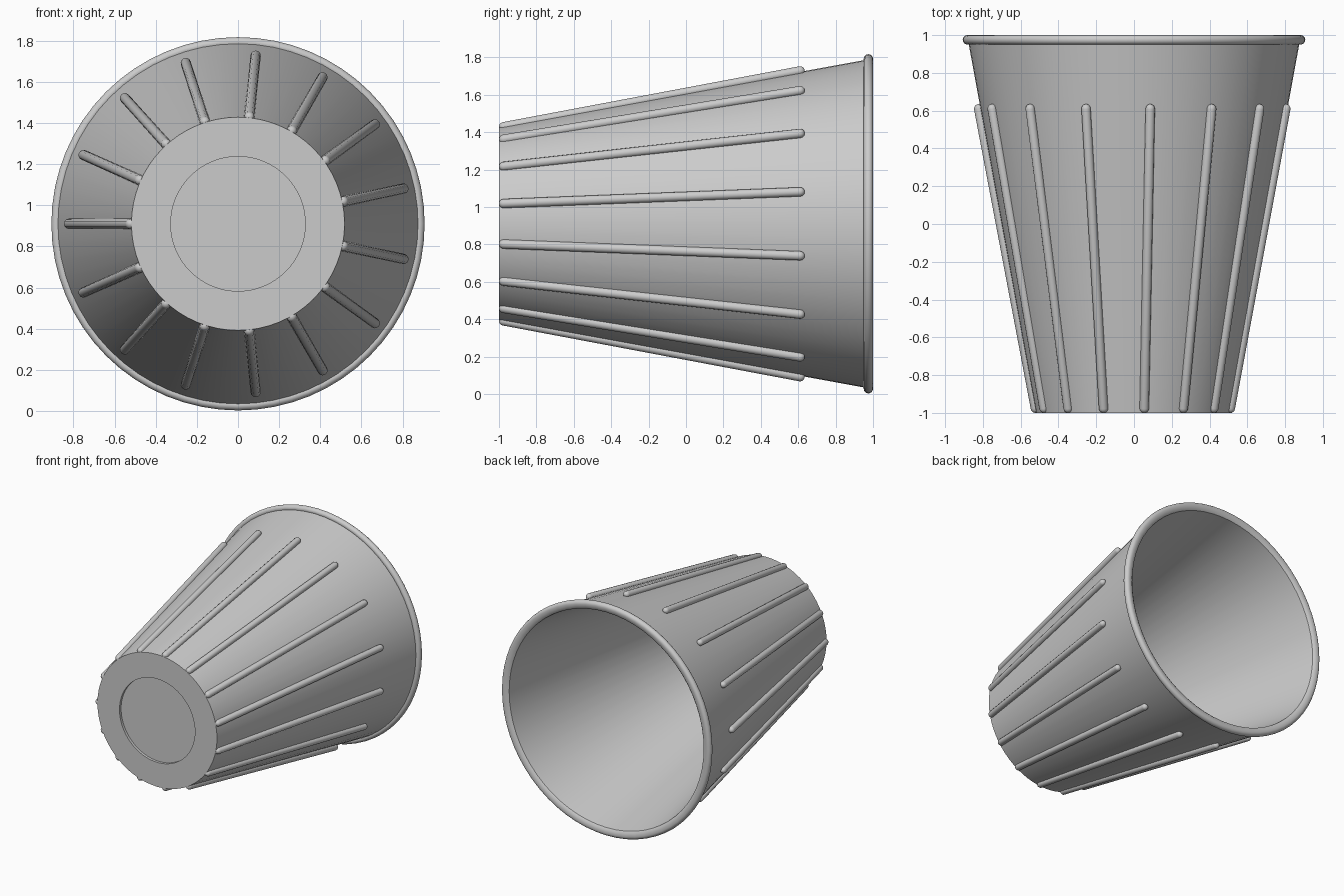
import bpy, bmesh, math
from mathutils import Vector, Matrix

if "Cube" in bpy.data.objects:
    bpy.data.objects.remove(bpy.data.objects["Cube"])

CZ = 0.91            # height of the cup's axis
SEG = 64
RIBS = 15

grey = bpy.data.materials.new("plain grey")
grey.diffuse_color = (0.6, 0.6, 0.6, 1)
grey.use_nodes = True
grey.node_tree.nodes["Principled BSDF"].inputs["Base Color"].default_value = grey.diffuse_color


def finish(name, bm, angle=35):
    bmesh.ops.remove_doubles(bm, verts=bm.verts, dist=1e-5)
    bmesh.ops.recalc_face_normals(bm, faces=bm.faces)
    mesh = bpy.data.meshes.new(name)
    bm.to_mesh(mesh)
    bm.free()
    mesh.materials.append(grey)
    ob = bpy.data.objects.new(name, mesh)
    ob.location.z = CZ
    bpy.context.collection.objects.link(ob)
    bpy.ops.object.select_all(action='DESELECT')
    ob.select_set(True)
    bpy.context.view_layer.objects.active = ob
    bpy.ops.object.shade_smooth_by_angle(angle=math.radians(angle))
    return ob


def lathe(bm, profile, steps, axis=(0, 1, 0)):
    """Spin (radius, y) points around the y axis."""
    verts = [bm.verts.new((r, y, 0)) for r, y in profile]
    edges = [bm.edges.new(pair) for pair in zip(verts, verts[1:])]
    bmesh.ops.spin(bm, geom=verts + edges, cent=(0, 0, 0), axis=axis,
                   angle=math.tau, steps=steps)


# Cup wall: recessed base, tapered outside, rolled rim, hollow inside
RIM_R, RIM_Y, BEAD = 0.882, 0.975, 0.025
profile = [(0, -0.98), (0.327, -0.98), (0.327, -1), (0.518, -1), (0.875, 0.952)]
for i in range(9):
    a = math.radians(-90 + 22.5 * i)
    profile.append((RIM_R + BEAD * math.cos(a), RIM_Y + BEAD * math.sin(a)))
profile += [(0.858, 0.997), (0.843, 0.985), (0.485, -0.94), (0, -0.94)]
bm = bmesh.new()
lathe(bm, profile, SEG)
finish("cup_body", bm)

# Round-ended grip ribs lying along the tapered wall
R = 0.025
start, end = Vector((0.522, -0.975, 0)), Vector((0.822, 0.61, 0))
length = (end - start).length
caps = [math.radians(a) for a in (90, 67.5, 45, 22.5, 0)]
rib = [(R * math.cos(a), -R * math.sin(a)) for a in caps]
rib += [(R * math.cos(a), length + R * math.sin(a)) for a in reversed(caps)]
tilt = Vector((0, 1, 0)).rotation_difference(end - start).to_matrix().to_4x4()

bm = bmesh.new()
for k in range(RIBS):
    old = set(bm.verts)
    lathe(bm, rib, 12)
    new = [v for v in bm.verts if v not in old]
    turn = Matrix.Rotation(math.pi + k * math.tau / RIBS, 4, 'Y')
    bmesh.ops.transform(bm, matrix=turn @ Matrix.Translation(start) @ tilt, verts=new)
finish("grip_ribs", bm, 50)
